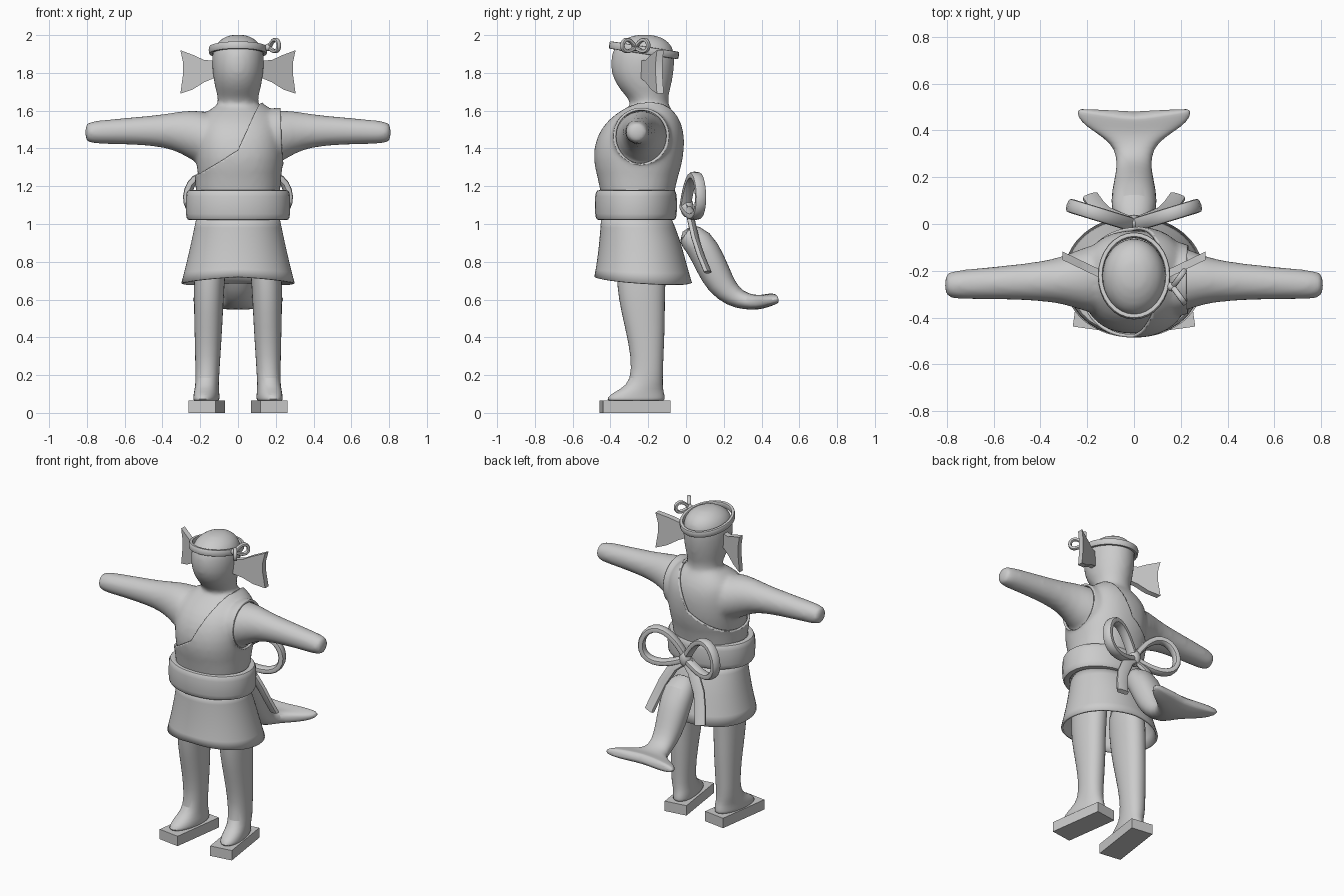
import bpy, bmesh, math
from mathutils import Vector as V

if "Cube" in bpy.data.objects:
    bpy.data.objects.remove(bpy.data.objects["Cube"])

X, Z = V((1, 0, 0)), V((0, 0, 1))


def ring(c, u, v, n=20, e=2.0):
    """Super-ellipse section around c, spanned by u and v."""
    out = []
    for i in range(n):
        a = 2 * math.pi * i / n
        ca, sa = math.cos(a), math.sin(a)
        out.append(V(c) + V(u) * math.copysign(abs(ca) ** (2 / e), ca)
                   + V(v) * math.copysign(abs(sa) ** (2 / e), sa))
    return out


def zring(z, hw, y0, y1, n=24, e=2.3):
    return ring((0, (y0 + y1) / 2, z), (hw, 0, 0), (0, (y1 - y0) / 2, 0), n, e)


def shade(me, angle=40):
    me.shade_smooth()
    me.set_sharp_from_angle(angle=math.radians(angle))


def loft(name, tubes, closed=False, caps=True, subsurf=0, angle=40):
    """Skin one or more lists of rings into a single object."""
    bm = bmesh.new()
    for rings in tubes:
        vs = [[bm.verts.new(p) for p in r] for r in rings]
        m, n = len(vs), len(vs[0])
        for i in range(m if closed else m - 1):
            a, b = vs[i], vs[(i + 1) % m]
            for j in range(n):
                bm.faces.new((a[j], a[(j + 1) % n], b[(j + 1) % n], b[j]))
        if caps and not closed:
            bm.faces.new(vs[0])
            bm.faces.new(vs[-1])
    bmesh.ops.recalc_face_normals(bm, faces=bm.faces)
    me = bpy.data.meshes.new(name)
    bm.to_mesh(me)
    bm.free()
    shade(me, angle)
    ob = bpy.data.objects.new(name, me)
    bpy.context.collection.objects.link(ob)
    if subsurf:
        ob.modifiers.new("subsurf", 'SUBSURF').levels = subsurf
        ob.modifiers["subsurf"].render_levels = subsurf
    return ob


def sweep(pts, normal, w, h, closed=False, e=3.0, n=12):
    """Rings along a path: w along the normal, h across it."""
    pts, nrm, m = [V(p) for p in pts], V(normal).normalized(), len(pts)
    out = []
    for i, p in enumerate(pts):
        a = pts[i - 1] if closed or i else p
        b = pts[(i + 1) % m] if closed or i < m - 1 else p
        out.append(ring(p, nrm * w, (b - a).cross(nrm).normalized() * h, n, e))
    return out


def bow_loop(origin, d, amp, w, h):
    """Closed teardrop ribbon loop leaving origin along d."""
    o, d, pts = V(origin), V(d), []
    nrm = d.cross(Z).normalized()
    up = nrm.cross(d).normalized()
    for i in range(24):
        t = 2 * math.pi * i / 24
        pts.append(o + d * (1 - math.cos(t)) / 2 + up * amp * math.sin(t) * math.sin(t / 2))
    return sweep(pts, nrm, w, h, True)


def ball(name, loc, scale):
    bpy.ops.mesh.primitive_uv_sphere_add(segments=16, ring_count=10, location=loc)
    ob = bpy.context.object
    ob.name, ob.scale = name, scale
    shade(ob.data)


# Body: torso, head and both arms fused into one smooth skin
torso = [zring(*s) for s in (
    (1.04, .21, -.43, -.08), (1.2, .205, -.435, -.08), (1.3, .22, -.47, -.04),
    (1.4, .23, -.475, -.025), (1.5, .225, -.44, -.025), (1.57, .20, -.375, -.05),
    (1.62, .13, -.30, -.085), (1.65, .08, -.27, -.11))]
head = [zring(*s, 24, 2) for s in (
    (1.55, .13, -.31, -.08), (1.63, .107, -.29, -.09), (1.67, .107, -.31, -.095),
    (1.72, .122, -.36, -.08), (1.8, .137, -.402, -.063), (1.89, .14, -.398, -.057),
    (1.945, .128, -.38, -.07), (1.985, .085, -.32, -.115), (2.004, .035, -.26, -.18))]
arm = ((.08, -.235, 1.43, .17, .15), (.2, -.235, 1.455, .145, .15), (.3, -.24, 1.488, .102, .112),
       (.4, -.245, 1.494, .085, .086), (.55, -.25, 1.493, .073, .074), (.7, -.257, 1.488, .066, .065),
       (.775, -.26, 1.485, .061, .06), (.803, -.26, 1.485, .048, .047), (.808, -.26, 1.485, .04, .04))
arms = [[ring((s * x, y, z), (0, hy, 0), (0, 0, hz)) for x, y, z, hy, hz in arm] for s in (1, -1)]
body = loft("body", [torso, head] + arms, subsurf=1)
rm = body.modifiers.new("remesh", 'REMESH')
rm.mode, rm.voxel_size = 'VOXEL', .015
sm = body.modifiers.new("smooth", 'SMOOTH')
sm.iterations = 6
dg = bpy.context.evaluated_depsgraph_get()
skin = bpy.data.meshes.new_from_object(body.evaluated_get(dg))
body.modifiers.clear()
body.data = skin
shade(skin, 60)

# One-shoulder top: cut from a copy of the skin and pushed outwards
bm = bmesh.new()
bm.from_mesh(skin)
for co, no in (((.12, 0, 1.65), (-.26, 0, .12)), ((-.22, 0, 1.25), (-.14, 0, .22)),
               ((.225, 0, 0), (1, 0, 0)), ((0, 0, 1.27), (0, 0, 1)), ((0, 0, 1.665), (0, 0, 1))):
    bmesh.ops.bisect_plane(bm, geom=bm.verts[:] + bm.edges[:] + bm.faces[:],
                           plane_co=co, plane_no=no)


def bare(p):
    left = (p.x - .12) * -.26 + (p.z - 1.65) * .12 > 0
    above = (p.x + .22) * -.14 + (p.z - 1.25) * .22 > 0
    return (left and above) or (p.x > .225 and p.z > 1.27) or p.z > 1.665


bmesh.ops.delete(bm, geom=[f for f in bm.faces if bare(f.calc_center_median())], context='FACES')
bm.normal_update()
for v, n in [(v, v.normal.copy()) for v in bm.verts]:
    v.co += n * .004
me = bpy.data.meshes.new("one_shoulder_top")
bm.to_mesh(me)
bm.free()
shade(me, 60)
top = bpy.data.objects.new("one_shoulder_top", me)
bpy.context.collection.objects.link(top)
so = top.modifiers.new("thickness", 'SOLIDIFY')
so.thickness, so.offset = .014, 1

# Belt and skirt
belt_path = ring((0, -.265, 1.1), (.25, 0, 0), (0, .19, 0), 32, 2.1)
loft("belt", [sweep(belt_path, Z, .08, .027, True, 3.5, 16)], closed=True)
skirt_rings = [zring(*s, 32, 2.1) for s in (
    (1.04, .22, -.45, -.08), (.92, .245, -.458, -.03), (.8, .272, -.472, 0), (.69, .302, -.487, .033))]
for p in skirt_rings[-1]:
    p.z += -.06 * (p.y + .3) + .02 * (1 - abs(p.x) / .3)
skirt = loft("skirt", [skirt_rings], caps=False, subsurf=1)
skirt.modifiers.new("thickness", 'SOLIDIFY').thickness = .012

# Legs with feet, and the wooden blocks under them
leg = ((.95, .13, -.24, .08, .13), (.75, .15, -.238, .085, .135), (.6, .155, -.235, .08, .125),
       (.45, .157, -.217, .075, .107), (.3, .16, -.205, .068, .087), (.17, .163, -.207, .063, .085),
       (.125, .165, -.235, .064, .115), (.095, .167, -.26, .067, .15), (.07, .168, -.265, .067, .156),
       (.062, .168, -.265, .064, .152))
for s, side in ((1, "left"), (-1, "right")):
    rings = []
    for z, x, y, hx, hy in leg:
        k = .13 if z < .15 else 0
        rings.append(ring((s * x, y, z), (s * hx, 0, 0), (-s * k * hy, hy, 0), 16, 2.2))
    loft(side + "_leg", [rings], subsurf=1)
    bpy.ops.mesh.primitive_cube_add(size=1, location=(s * .165, -.27, .0325),
                                    rotation=(0, 0, s * math.radians(8)))
    block = bpy.context.object
    block.name, block.scale = side + "_sandal", (.145, .36, .065)

# Fish tail with two flukes
tail = ((-.02, .96, .07, .06, 0), (.07, .91, .1, .085, 0), (.13, .79, .095, .085, 0),
        (.18, .685, .085, .078, 0), (.25, .612, .072, .057, 0), (.32, .59, .08, .044, 0),
        (.365, .585, .13, .04, .04), (.4, .588, .205, .037, .08), (.43, .597, .245, .034, .12),
        (.452, .604, .24, .03, .15), (.456, .605, .237, .028, .15))
rings = []
for i, (y, z, hw, ht, sweepback) in enumerate(tail):
    a, b = tail[max(i - 1, 0)], tail[min(i + 1, len(tail) - 1)]
    t = V((0, b[0] - a[0], b[1] - a[1])).normalized()
    r = ring((0, y, z), X * hw, X.cross(t) * ht, 24, 2.2 if i < 6 else 2.9)
    for p in r:
        p.y += sweepback * abs(p.x)
    rings.append(r)
loft("tail", [rings], subsurf=1)

# Back bow: two loops, two hanging ends, knot
knot = (0, -.005, 1.09)
loft("bow_loops", [bow_loop(knot, (s * .262, .08, .09), .14, .03, .02) for s in (1, -1)], closed=True)
loft("bow_ends", [sweep([(0, 0, 1.09), (s * .07, .025, 1.03), (s * .13, .05, .92), (s * .16, .08, .83),
                         (s * .185, .115, .745)], (s * .3, 1, .3), .016, .036) for s in (1, -1)])
ball("bow_knot", (0, .005, 1.09), (.038, .035, .055))

# Headband with its small side bow
band = ring((0, -.222, 1.92), (.144, 0, 0), (0, .174, -.027), 32)
loft("headband", [sweep(band, (0, .16, 1), .02, .011, True, 4)], closed=True)
loft("headband_bow", [bow_loop((.165, -.268, 1.935), (.05, s * .068, .015), .04, .012, .01)
                      for s in (1, -1)], closed=True)
ball("headband_knot", (.16, -.268, 1.935), (.02, .02, .02))

# Fin-shaped ears
fin = ((.12, 1.865), (.18, 1.868), (.23, 1.892), (.305, 1.92), (.292, 1.86), (.29, 1.8),
       (.305, 1.69), (.24, 1.712), (.18, 1.75), (.12, 1.775))
for s, side in ((1, "left"), (-1, "right")):
    loft(side + "_ear_fin", [[[V((s * x, -.22 + (x - .13) * .48 + o, z)) for x, z in fin]
                              for o in (-.018, .018)]], angle=30)
